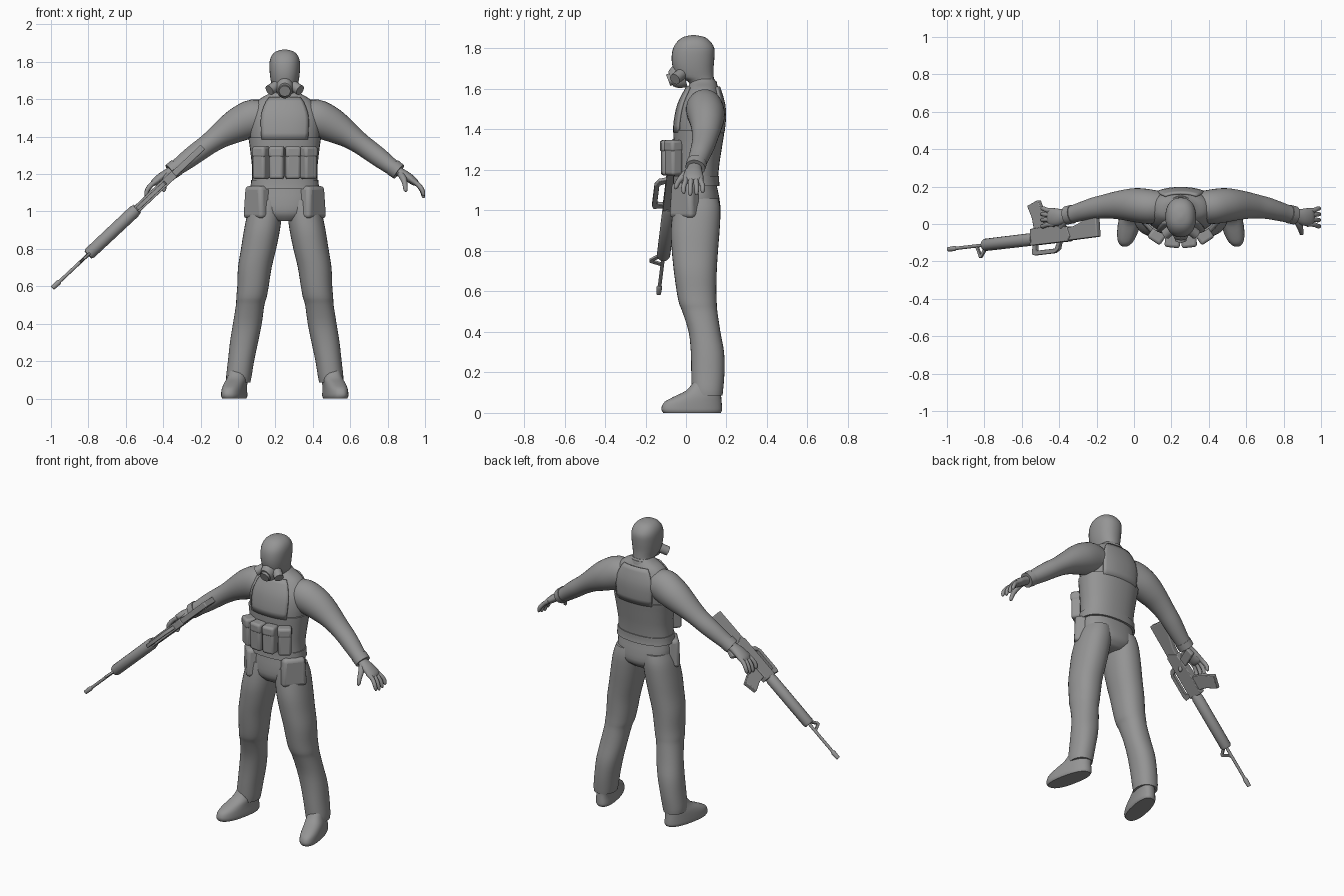
import bpy, bmesh, math
from mathutils import Vector, Matrix

grey = bpy.data.materials.new("plain_grey")
grey.diffuse_color = (0.3, 0.3, 0.3, 1)
BODY = Vector((0.25, 0, 0))          # the figure's own centre line


def finish(name, bm, loc=BODY, mirror=False, bevel=0, solid=0, angle=40):
    bmesh.ops.recalc_face_normals(bm, faces=bm.faces)
    me = bpy.data.meshes.new(name)
    bm.to_mesh(me)
    bm.free()
    me.materials.append(grey)
    ob = bpy.data.objects.new(name, me)
    ob.location = loc
    bpy.context.collection.objects.link(ob)
    bpy.ops.object.select_all(action='DESELECT')
    ob.select_set(True)
    bpy.context.view_layer.objects.active = ob
    bpy.ops.object.shade_smooth_by_angle(angle=math.radians(angle))
    if solid:
        m = ob.modifiers.new("thickness", 'SOLIDIFY')
        m.thickness, m.offset = solid, 0
    if bevel:
        m = ob.modifiers.new("bevel", 'BEVEL')
        m.width, m.segments = bevel, 3
    if mirror:
        ob.modifiers.new("mirror", 'MIRROR')
    return ob


def smooth_rings(rings, sub):
    """Catmull-Rom interpolation of ring tuples."""
    out = []
    for i in range(len(rings) - 1):
        p = [rings[max(0, min(len(rings) - 1, i + k))] for k in (-1, 0, 1, 2)]
        for s in range(sub):
            t = s / sub
            out.append(tuple(0.5 * (2 * b + (c - a) * t + (2 * a - 5 * b + 4 * c - d) * t * t
                                    + (3 * b - a - 3 * c + d) * t ** 3) for a, b, c, d in zip(*p)))
    return out + [rings[-1]]


def loft(name, rings, path=False, seg=32, sub=3, power=2.0, keep=None, **kw):
    """Skin rings (x, y, z, ra, rb); level rings, or square to the path."""
    rings = smooth_rings(rings, sub)
    bm, loops = bmesh.new(), []
    pts = [Vector(r[:3]) for r in rings]
    for i, r in enumerate(rings):
        a, b = Vector((1, 0, 0)), Vector((0, 1, 0))
        if path:
            t = (pts[min(i + 1, len(pts) - 1)] - pts[max(i - 1, 0)]).normalized()
            b = (b - t * t.y).normalized()
            a = b.cross(t)
        loop = []
        for j in range(seg):
            c, s = math.cos(math.tau * j / seg), math.sin(math.tau * j / seg)
            e = 2 / power
            loop.append(bm.verts.new(pts[i] + a * r[3] * math.copysign(abs(c) ** e, c)
                                     + b * r[4] * math.copysign(abs(s) ** e, s)))
        loops.append(loop)
    for p, q in zip(loops, loops[1:]):
        for j in range(seg):
            if keep is None or keep(math.tau * (j + 0.5) / seg):
                k = (j + 1) % seg
                bm.faces.new((p[j], p[k], q[k], q[j]))
    if keep is None:
        bm.faces.new(loops[0])
        bm.faces.new(loops[-1])
    else:
        bmesh.ops.delete(bm, geom=[v for v in bm.verts if not v.link_faces], context='VERTS')
    return finish(name, bm, **kw)


def level(rows):
    """(z, centre x, half width, front y, back y) -> rings"""
    return [(x, (f + k) / 2, z, w, (k - f) / 2) for z, x, w, f, k in rows]


def box(name, loc, size, turn=0, tilt=0, taper=1.0, bevel=0.015, **kw):
    bm = bmesh.new()
    bmesh.ops.create_cube(bm, size=1)
    for v in bm.verts:
        k = taper if v.co.z > 0 else 1
        v.co = Vector((v.co.x * size[0] * k, v.co.y * size[1] * k, v.co.z * size[2]))
    bm.transform(Matrix.Translation(loc) @ Matrix.Rotation(turn, 4, 'Z') @ Matrix.Rotation(tilt, 4, 'X'))
    return finish(name, bm, bevel=bevel, angle=30, **kw)


# Torso and pelvis
torso = level([(0.95, 0, 0.09, -0.03, 0.13), (0.99, 0, 0.16, -0.06, 0.168), (1.06, 0, 0.178, -0.06, 0.165),
               (1.14, 0, 0.168, -0.05, 0.15), (1.22, 0, 0.165, -0.05, 0.155), (1.32, 0, 0.175, -0.052, 0.17),
               (1.42, 0, 0.188, -0.053, 0.185), (1.50, 0, 0.19, -0.04, 0.187), (1.55, 0, 0.172, -0.022, 0.178),
               (1.60, 0, 0.135, 0.005, 0.162), (1.63, 0, 0.085, 0.02, 0.15), (1.65, 0, 0.06, 0.03, 0.14)])
loft("torso", torso, power=2.3)


def shell(z0, z1, grow, n=10):
    """Rings that follow the torso, a little larger."""
    fine, out = smooth_rings(torso, 8), []
    for i in range(n + 1):
        z = z0 + (z1 - z0) * i / n
        r = min(fine, key=lambda q: abs(q[2] - z))
        out.append((0, r[1], r[2], r[3] + grow, r[4] + grow))
    return out


loft("chest_rig_band", shell(1.17, 1.40, 0.009), sub=1, power=2.3)
loft("waist_belt", shell(1.115, 1.165, 0.014, 3), sub=1, power=2.3)
for part, sign in (("front_bib", -1), ("back_yoke", 1)):
    loft(part, shell(1.39, 1.61, 0.004, 8), sub=1, power=2.3, solid=0.012, seg=48,
         keep=lambda t, s=sign: abs(math.cos(t)) < 0.6 and math.sin(t) * s > 0)
loft("collar", [(0, 0.085, 1.59, 0.09, 0.075), (0, 0.088, 1.625, 0.074, 0.066), (0, 0.09, 1.64, 0.068, 0.06)])

# Head with close hood
loft("head", level([(1.58, 0, 0.062, 0.03, 0.15), (1.635, 0, 0.06, 0.012, 0.14), (1.66, 0, 0.066, -0.045, 0.137),
                    (1.70, 0, 0.075, -0.064, 0.136), (1.75, 0, 0.081, -0.071, 0.14), (1.80, 0, 0.081, -0.064, 0.14),
                    (1.835, 0, 0.069, -0.042, 0.12), (1.857, 0, 0.044, -0.012, 0.09),
                    (1.866, 0, 0.008, 0.028, 0.045)]), power=2.25)
# Breathing mask with a centre valve and two side filters
loft("mask_cup", [(0, -0.01, 1.67, 0.048, 0.062), (0, -0.05, 1.658, 0.045, 0.056), (0, -0.076, 1.65, 0.034, 0.038)],
     path=True)
loft("mask_valve", [(0, -0.07, 1.65, 0.03, 0.03), (0, -0.088, 1.643, 0.03, 0.03)], path=True, sub=1)
loft("mask_filter", [(0.045, -0.025, 1.672, 0.028, 0.028), (0.082, -0.055, 1.648, 0.028, 0.028)],
     path=True, sub=1, mirror=True)

# Legs
loft("trouser_leg", level([(1.06, 0.095, 0.08, -0.055, 0.16), (1.0, 0.105, 0.092, -0.065, 0.17),
                           (0.9, 0.122, 0.096, -0.075, 0.166), (0.8, 0.14, 0.094, -0.07, 0.158),
                           (0.7, 0.16, 0.09, -0.06, 0.152), (0.6, 0.17, 0.084, -0.046, 0.15),
                           (0.54, 0.178, 0.081, -0.034, 0.152), (0.5, 0.185, 0.076, -0.018, 0.155),
                           (0.4, 0.2, 0.077, 0.013, 0.17), (0.3, 0.218, 0.075, 0.024, 0.188),
                           (0.2, 0.234, 0.07, 0.026, 0.19), (0.12, 0.245, 0.068, 0.028, 0.184),
                           (0.085, 0.248, 0.064, 0.032, 0.18)]), power=2.2, mirror=True)
# Boots, toes turned out
boot = loft("boot", level([(0.0, 0.258, 0.055, -0.112, 0.172), (0.012, 0.258, 0.06, -0.12, 0.178),
                           (0.03, 0.258, 0.06, -0.12, 0.178), (0.055, 0.258, 0.058, -0.105, 0.176),
                           (0.08, 0.256, 0.056, -0.06, 0.174), (0.11, 0.25, 0.054, 0.0, 0.174),
                           (0.15, 0.246, 0.05, 0.035, 0.172)]), power=2.4, mirror=True)
for v in boot.data.vertices:
    v.co.x -= (v.co.y - 0.09) * 0.2

# Sleeves and cuffs
loft("sleeve", [(0.08, 0.09, 1.505, 0.08, 0.08), (0.16, 0.092, 1.50, 0.1, 0.092), (0.23, 0.1, 1.473, 0.095, 0.092),
                (0.29, 0.102, 1.44, 0.083, 0.084), (0.345, 0.1, 1.405, 0.068, 0.074),
                (0.405, 0.094, 1.362, 0.057, 0.064), (0.46, 0.085, 1.322, 0.054, 0.058),
                (0.51, 0.072, 1.285, 0.051, 0.053), (0.56, 0.058, 1.247, 0.045, 0.048),
                (0.605, 0.047, 1.216, 0.041, 0.045)], path=True, mirror=True)
loft("cuff", [(0.578, 0.053, 1.236, 0.047, 0.05), (0.61, 0.046, 1.212, 0.045, 0.049)],
     path=True, sub=1, mirror=True)

# Hands
loft("palm", [(0.58, 0.048, 1.232, 0.026, 0.032), (0.62, 0.042, 1.207, 0.025, 0.036),
              (0.66, 0.037, 1.183, 0.024, 0.046), (0.695, 0.036, 1.157, 0.02, 0.047),
              (0.708, 0.036, 1.145, 0.012, 0.036)], path=True, seg=20, mirror=True)
for i, (y, drop) in enumerate(((-0.002, 0.01), (0.024, 0.0), (0.049, 0.004), (0.073, 0.014))):
    e = y + (y - 0.036) * 0.25
    loft(f"finger_{i + 1}", [(0.675, y, 1.17, 0.013, 0.013), (0.71, y, 1.146, 0.013, 0.013),
                             (0.733, e, 1.113 + drop / 2, 0.012, 0.012), (0.741, e, 1.083 + drop, 0.01, 0.01),
                             (0.742, e, 1.072 + drop, 0.004, 0.004)], path=True, seg=12, mirror=True)
loft("thumb", [(0.62, 0.02, 1.2, 0.018, 0.018), (0.636, -0.012, 1.172, 0.017, 0.017),
               (0.643, -0.038, 1.142, 0.013, 0.013), (0.646, -0.05, 1.115, 0.011, 0.011),
               (0.646, -0.053, 1.105, 0.004, 0.004)], path=True, seg=12, mirror=True)

# Chest and hip pouches
box("inner_chest_pouch", (0.043, -0.09, 1.258), (0.078, 0.064, 0.17), turn=0.12, mirror=True)
box("outer_chest_pouch", (0.127, -0.062, 1.258), (0.078, 0.064, 0.17), turn=0.6, mirror=True)
box("inner_pouch_flap", (0.043, -0.091, 1.318), (0.083, 0.07, 0.06), turn=0.12, mirror=True)
box("outer_pouch_flap", (0.127, -0.063, 1.318), (0.083, 0.07, 0.06), turn=0.6, mirror=True)
box("hip_pouch", (0.147, -0.005, 1.05), (0.155, 0.085, 0.175), turn=0.85, taper=0.86, bevel=0.022, mirror=True)

# Rifle frame: s runs from muzzle to stock, h is the rifle's own up
MUZZLE, BUTT = Vector((-0.992, -0.135, 0.59)), Vector((-0.19, -0.04, 1.342))
U = (BUTT - MUZZLE).normalized()
UP = (Vector((0, -1, 0)) + U * U.y).normalized()
SIDE = U.cross(UP)
ZERO = Vector((0, 0, 0))


def plate(name, pts, half, bevel=0.004):
    bm = bmesh.new()
    rows = [[bm.verts.new(MUZZLE + U * s + UP * h + SIDE * w) for s, h in pts] for w in (-half, half)]
    for r in rows:
        bm.faces.new(r)
    n = len(pts)
    for i in range(n):
        bm.faces.new((rows[0][i], rows[0][(i + 1) % n], rows[1][(i + 1) % n], rows[1][i]))
    return finish(name, bm, loc=ZERO, bevel=bevel, angle=30)


def rod(name, rows, seg=16):
    return loft(name, [(*(MUZZLE + U * s + UP * h), r, r) for s, h, r in rows],
                path=True, seg=seg, sub=1, loc=ZERO)


rod("barrel", [(0.0, 0, 0.009), (0.3, 0, 0.009)])
rod("flash_hider", [(0.0, 0, 0.012), (0.045, 0, 0.014), (0.055, 0, 0.009)])
rod("handguard", [(0.262, 0, 0.027), (0.275, 0, 0.033), (0.6, 0, 0.034), (0.625, 0, 0.028)])
plate("front_sight", [(0.2, 0.0), (0.225, 0.066), (0.24, 0.066), (0.29, 0.012), (0.29, 0.0), (0.275, 0.0),
                      (0.235, 0.048), (0.217, 0.0)], 0.007, 0.002)
plate("receiver", [(0.615, 0.034), (0.89, 0.034), (0.91, 0.01), (0.89, -0.045), (0.78, -0.06), (0.62, -0.055)], 0.021)
plate("carry_handle", [(0.625, 0.03), (0.615, 0.08), (0.635, 0.088), (0.78, 0.088), (0.815, 0.07), (0.83, 0.03),
                       (0.805, 0.03), (0.785, 0.064), (0.65, 0.064), (0.65, 0.03)], 0.011, 0.003)
plate("magazine", [(0.645, -0.04), (0.735, -0.04), (0.72, -0.12), (0.685, -0.205), (0.605, -0.18), (0.635, -0.11)],
      0.014)
plate("pistol_grip", [(0.8, -0.045), (0.855, -0.04), (0.895, -0.13), (0.85, -0.145)], 0.015, 0.006)
plate("stock", [(0.88, 0.03), (1.105, 0.028), (1.105, -0.082), (1.08, -0.088), (0.93, -0.042), (0.88, -0.04)],
      0.017, 0.006)
